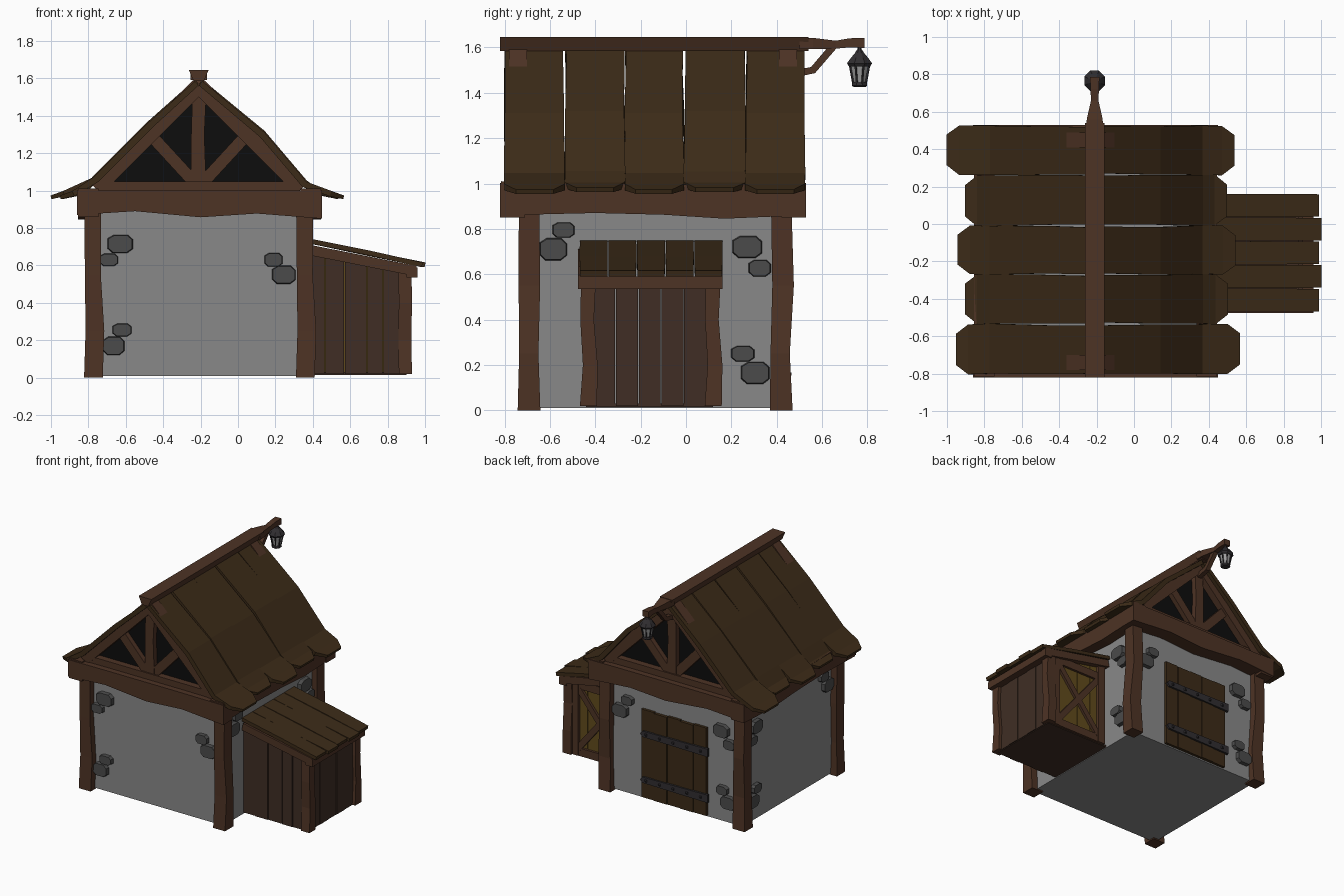
import bpy, bmesh, math, random
from mathutils import Vector as V

if "Cube" in bpy.data.objects:
    bpy.data.objects.remove(bpy.data.objects["Cube"])
random.seed(3)

def mat(name, c):
    m = bpy.data.materials.new(name)
    m.diffuse_color = (*c, 1)
    m.use_nodes = True
    m.node_tree.nodes["Principled BSDF"].inputs["Base Color"].default_value = m.diffuse_color
    return m

WOOD = mat("beam_wood", (.075, .033, .018))
PLANK = mat("plank_wood", (.05, .027, .018))
ROOF = mat("roof_wood", (.045, .024, .009))
BLACK = mat("attic_dark", (.004, .004, .004))
STONE = mat("stone_grey", (.07, .07, .07))
WALL = mat("plaster_grey", (.25, .25, .25))
IRON = mat("iron", (.03, .027, .03))
GLASS = mat("glass", (.35, .35, .35))
YELLOW = mat("yellow_wood", (.12, .07, .012))

def make(name, rings, m):
    """Skin a list of equal-length vertex rings and cap both ends."""
    bm = bmesh.new()
    vs = [[bm.verts.new(p) for p in r] for r in rings]
    n = len(vs[0])
    for a, b in zip(vs, vs[1:]):
        for i in range(n):
            bm.faces.new((a[i], a[(i + 1) % n], b[(i + 1) % n], b[i]))
    bm.faces.new(vs[0])
    bm.faces.new(vs[-1][::-1])
    bmesh.ops.recalc_face_normals(bm, faces=bm.faces)
    me = bpy.data.meshes.new(name)
    bm.to_mesh(me)
    bm.free()
    me.materials.append(m)
    ob = bpy.data.objects.new(name, me)
    bpy.context.collection.objects.link(ob)
    return ob

def prism(name, pts, axis, lo, hi, m, taper=1):
    """Extrude a 2D outline along an axis; taper scales the far cap."""
    cx = sum(p[0] for p in pts) / len(pts)
    cy = sum(p[1] for p in pts) / len(pts)
    put = {'x': lambda p, q, a: (a, p, q), 'y': lambda p, q, a: (p, a, q), 'z': lambda p, q, a: (p, q, a)}[axis]
    return make(name, [[put(p, q, lo) for p, q in pts],
                       [put(cx + (p - cx) * taper, cy + (q - cy) * taper, hi) for p, q in pts]], m)

def box(name, x0, x1, y0, y1, z0, z1, m):
    return prism(name, [(x0, y0), (x1, y0), (x1, y1), (x0, y1)], 'z', z0, z1, m)

def loft(name, path, side, ws, ths, m, up=None):
    """Rectangular section swept along a path; ws and ths are sizes per station."""
    path = [V(p) for p in path]
    side, n = V(side), len(path)
    ws = ws if isinstance(ws, list) else [ws] * n
    ths = ths if isinstance(ths, list) else [ths] * n
    rings = []
    for i, p in enumerate(path):
        t = path[min(i + 1, n - 1)] - path[max(i - 1, 0)]
        u = V(up) if up else t.cross(side).normalized()
        a, b = side * ws[i] / 2, u * ths[i] / 2
        rings.append([p - a - b, p + a - b, p + a + b, p - a + b])
    return make(name, rings, m)

def lathe(name, c, prof, n, m):
    return make(name, [[(c[0] + r * math.cos(2 * math.pi * (i + .5) / n),
                         c[1] + r * math.sin(2 * math.pi * (i + .5) / n), z) for i in range(n)] for r, z in prof], m)

CX = -.21
X, Y, Z = (1, 0, 0), (0, 1, 0), (0, 0, 1)

# plaster walls
box("walls", -.77, .36, -.69, .42, .01, .95, WALL)

# crooked corner posts
for px, s in ((-.773, 1), (.36, 1)):
    for py in (-.692, .42):
        k = 1 if py > 0 else .2
        loft("corner_post", [(px, py, 0), (px + .008, py - .005 * k, .25), (px - .003, py + .008 * k, .55), (px - .004, py, .9)],
             X, [.1, .1, .085, .09], [.1, .085, .095, .09], WOOD, up=Y)

# wavy ring beams under the roof
for y in (-.765, .475):
    loft("gable_beam", [(-.86, y, .935), (-.55, y, .946), (-.2, y, .93), (.1, y, .94), (.45, y, .925)],
         Y, .11, [.13, .112, .145, .125, .15], WOOD, up=Z)
for x in (-.8, .39):
    loft("side_beam", [(x, -.815, .935), (x, -.4, .935), (x, -.1, .93), (x, .17, .92), (x, .525, .935)],
         X, .11, [.15, .13, .135, .15, .15], WOOD, up=Z)

# timber-framed gables
for y, o in ((-.74, -1), (.45, 1)):
    prism("gable_panel", [(-.73, 1), (.31, 1), (CX, 1.55)], 'y', y - o * .03, y - o * .015, BLACK)
    box("gable_sill", -.72, .31, y - .035, y + .035, .99, 1.05, WOOD)
    loft("king_post", [(CX, y, 1.03), (CX - .005, y, 1.3), (CX + .005, y, 1.56)], X, [.08, .07, .075], .05, WOOD, up=Y)
    for s in (-1, 1):
        loft("rafter", [(CX + s * .55, y, 1.01), (CX, y, 1.56)], Y, .08, .085, WOOD)
        loft("gable_strut", [(CX + s * .02, y, 1.04), (CX + s * .25, y, 1.29)], Y, .045, .065, WOOD)

# roof planks with flared, clipped ends
edges = [-.802, -.535, -.27, -.01, .262, .525]
right_end = [.565, .5, .54, .495, .535]
left_end = [-.95, -.9, -.94, -.9, -1.0]
for i in range(5):
    yc, w = (edges[i] + edges[i + 1]) / 2, edges[i + 1] - edges[i]
    for s, e in ((1, right_end[i]), (-1, left_end[i])):
        mid = [(-.2, 1.59), (.13, 1.315), (.355, 1.05)] if s > 0 else [(-.22, 1.59), (-.47, 1.365), (-.76, 1.075)]
        d = (i % 2) * .008 - .016
        prof = mid + [(e - s * .07, 1.0), (e, .98)]
        loft("roof_plank", [(x, yc + random.uniform(-.004, .004), z + d) for x, z in prof],
             Y, [w * .96, w * .98, w, w, w * .62], [.03, .035, .035, .03, .02], ROOF)

# ridge beam and lantern arm
prism("ridge_beam", [(-.237, 1.585), (-.183, 1.585), (-.157, 1.645), (-.263, 1.645)], 'y', -.82, .54, WOOD)
loft("lantern_arm", [(CX, .5, 1.617), (CX, .56, 1.617), (CX, .66, 1.612), (CX, .72, 1.62), (CX, .787, 1.62)],
     X, [.09, .085, .04, .045, .05], [.05, .05, .035, .04, .045], WOOD, up=Z)
loft("arm_brace", [(CX, .46, 1.48), (CX, .56, 1.5), (CX, .65, 1.605)], X, .035, .032, WOOD)

# hanging lantern
L = (CX, .765)
lathe("lantern_hook", L, [(.008, 1.57), (.008, 1.605)], 6, IRON)
lathe("lantern_cap", L, [(.05, 1.515), (.06, 1.53), (.04, 1.555), (.022, 1.575), (.012, 1.59)], 8, IRON)
lathe("lantern_glass", L, [(.026, 1.44), (.042, 1.52)], 8, GLASS)
lathe("lantern_base", L, [(.028, 1.425), (.037, 1.432), (.034, 1.447)], 8, IRON)
for i in range(8):
    a = 2 * math.pi * (i + .5) / 8
    c, s = math.cos(a), math.sin(a)
    loft("lantern_bar", [(L[0] + .03 * c, L[1] + .03 * s, 1.44), (L[0] + .046 * c, L[1] + .046 * s, 1.52)],
         (-s, c, 0), .007, .007, IRON)

# corner stones, in pairs, on each wall
def stone(axis, p, q, w, h, wall, out):
    a, b = w / 2, h / 2
    o = [(-a, -b * .5), (-a * .6, -b), (a * .55, -b), (a, -b * .55), (a, b * .5), (a * .6, b), (-a * .5, b), (-a, b * .6)]
    prism("wall_stone", [(p + u, q + v) for u, v in o], axis, wall - out * .01, wall + out * .028, STONE, .9)

FRONT = [(-.63, .715, .14, .1), (-.69, .63, .1, .07), (.19, .63, .1, .075), (.245, .55, .13, .1),
         (-.62, .255, .105, .07), (-.665, .17, .12, .1)]
RIGHT = [(-.54, .795, .1, .07), (-.585, .71, .125, .1), (.27, .72, .135, .1), (.325, .627, .1, .075),
         (.25, .25, .105, .07), (.305, .165, .13, .1)]
BACK = [(.19, .72, .1, .07), (.25, .63, .13, .1), (-.6, .7, .13, .1), (-.67, .61, .1, .075),
        (-.61, .25, .1, .07), (-.66, .165, .13, .1)]
LEFT = [(.27, .72, .13, .1), (.32, .63, .1, .07), (.27, .25, .1, .07), (.31, .165, .12, .1),
        (-.54, .79, .1, .07), (-.59, .71, .12, .1)]
for axis, wall, out, group in (('y', -.69, -1, FRONT), ('x', .36, 1, RIGHT), ('y', .42, 1, BACK), ('x', -.77, -1, LEFT)):
    for p, q, w, h in group:
        stone(axis, p, q, w, h, wall, out)

# back door: planks, iron straps, nails
for i in range(5):
    x = -.48 + i * .11
    box("door_plank", x + .002, x + .108, .41, .44 + .004 * (i % 2), .02, .69 - .006 * (i % 2), ROOF)
for z in (.16, .51):
    prism("door_strap", [(-.5, z - .03), (.05, z - .022), (.07, z), (.05, z + .022), (-.5, z + .03)], 'y', .435, .455, IRON)
    for i in range(5):
        x = -.44 + i * .115
        prism("strap_nail", [(x - .01, z - .01), (x + .01, z - .01), (x + .01, z + .01), (x - .01, z + .01)],
              'y', .45, .465, IRON, .6)

# lean-to shed: floor, plank walls
slope = lambda x: .69 - (x - .41) * .235
box("shed_floor", .35, .9, -.44, .12, .015, .03, PLANK)
xs = [.36, .465, .57, .69, .775, .87]
for i, (a, b) in enumerate(zip(xs, xs[1:])):
    o = .004 * (i % 2)
    prism("shed_front_plank", [(a + .002, .02), (b - .002, .02), (b - .002, slope(b)), (a + .002, slope(a))],
          'y', -.45 - o, -.42, PLANK)
ys = [-.41, -.31, -.21, -.11, -.01, .1]
for i, (a, b) in enumerate(zip(ys, ys[1:])):
    box("shed_side_plank", .88, .905 + .004 * (i % 2), a + .002, b - .002, .02, .57, PLANK)
for y in (-.43, .12):
    loft("shed_post", [(.895, y, .02), (.892, y + .008, .2), (.895, y - .006, .4), (.893, y, .57)],
         X, .07, [.075, .065, .06, .065], WOOD, up=Y)

# shed hatch on the rear side: yellow boards, frame and cross brace
for i in range(4):
    x = .4 + i * .115
    prism("hatch_board", [(x, .03), (x + .112, .03), (x + .112, slope(x + .112)), (x, slope(x))], 'y', .1, .12, YELLOW)
for x in (.42, .84):
    box("hatch_stile", x - .03, x + .03, .11, .142, .02, slope(x), WOOD)
for z in (.05, .56):
    box("hatch_rail", .42, .84, .11, .138, z - .03, z + .03, WOOD)
for a, b in ((.07, .54), (.54, .07)):
    loft("hatch_cross", [(.44, .128, a), (.82, .128, b)], Y, .022, .045, WOOD)

# shed roof: edge beam, rafters and five boards
box("shed_edge_beam", .9, .96, -.475, .16, .535, .59, WOOD)
for y in (-.455, .14):
    loft("shed_rafter", [(.37, y, .685), (.95, y, .57)], Y, .04, .055, WOOD)
for i in range(5):
    y = -.407 + i * .1265
    e = .985 + (.015 if i in (1, 3) else 0)
    loft("shed_roof_board", [(.36, y, .735), (.7, y, .667 - .004 * (i % 2)), (e, y, .603)],
         Y, [.122, .124, .12], .026, ROOF)
